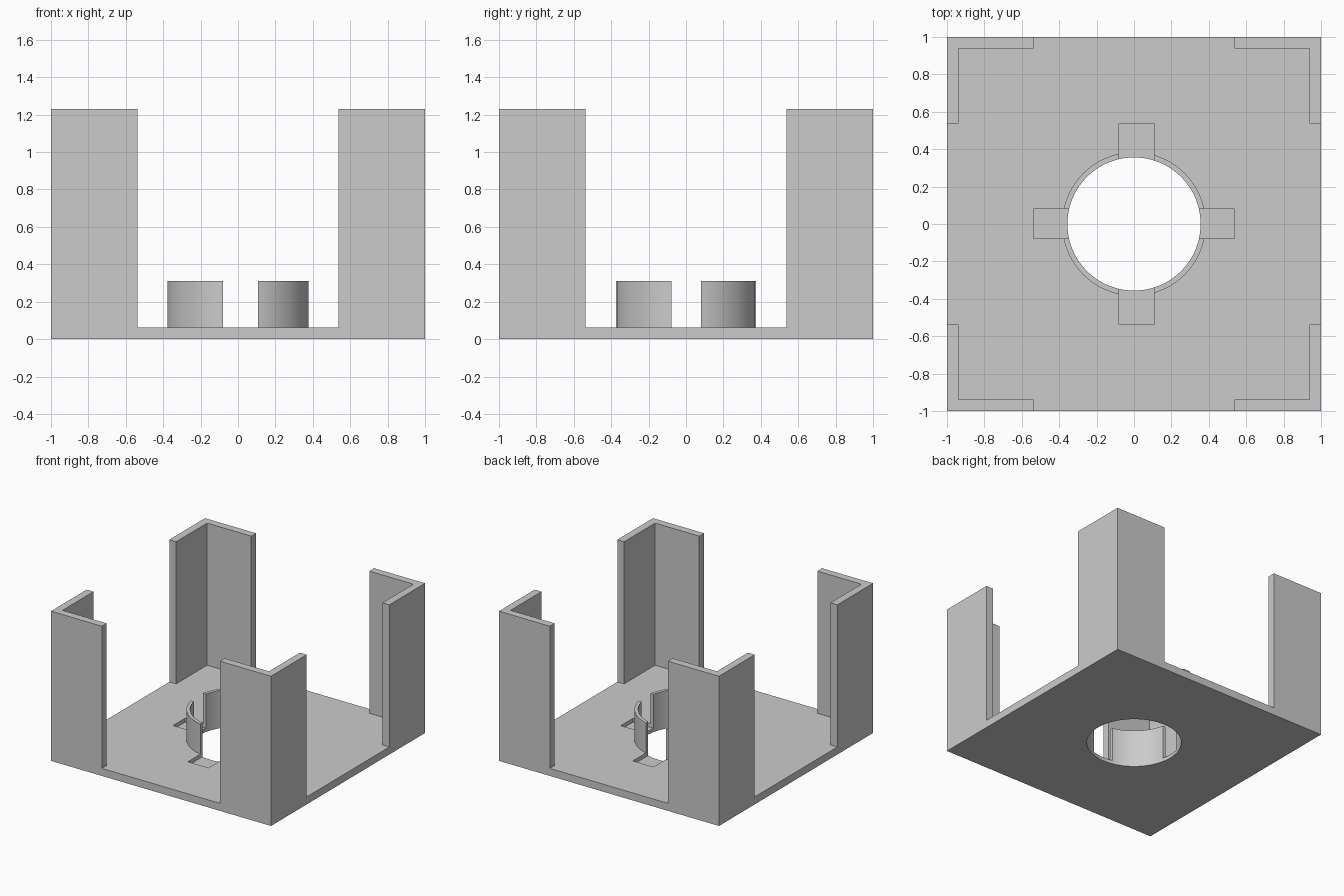
import bpy
import bmesh
from math import radians
from mathutils import Matrix

default = bpy.data.objects.get("Cube")
if default:
    bpy.data.objects.remove(default, do_unlink=True)

HEIGHT = 1.23      # top of the corner posts
WALL = 0.062       # thickness of base and post walls
OPENING = 0.537    # half width of the gap between posts
HOLE = 0.356       # radius of the central hole
COLLAR = 0.384     # outer radius of the collar
COLLAR_TOP = 0.31
SLOT_FLOOR = 0.03

grey = bpy.data.materials.new("plain grey")
grey.use_nodes = True
colour = (0.6, 0.6, 0.6, 1)
grey.diffuse_color = colour
grey.node_tree.nodes["Principled BSDF"].inputs["Base Color"].default_value = colour


def make_object(name, bm):
    mesh = bpy.data.meshes.new(name)
    bm.to_mesh(mesh)
    bm.free()
    mesh.materials.append(grey)
    obj = bpy.data.objects.new(name, mesh)
    bpy.context.collection.objects.link(obj)
    return obj


def box(name, low, high):
    bm = bmesh.new()
    size = [h - l for l, h in zip(low, high)]
    middle = [(h + l) / 2 for l, h in zip(low, high)]
    matrix = Matrix.Translation(middle) @ Matrix.Diagonal((*size, 1))
    bmesh.ops.create_cube(bm, size=1, matrix=matrix)
    return make_object(name, bm)


def cylinder(name, radius, bottom, top):
    bm = bmesh.new()
    bmesh.ops.create_cone(bm, cap_ends=True, segments=96, radius1=radius,
                          radius2=radius, depth=top - bottom,
                          matrix=Matrix.Translation((0, 0, (top + bottom) / 2)))
    return make_object(name, bm)


def combine(body, tool, operation="DIFFERENCE"):
    tool.hide_render = True
    mod = body.modifiers.new(tool.name, "BOOLEAN")
    mod.solver = "EXACT"
    mod.operation = operation
    mod.object = tool
    bpy.context.view_layer.objects.active = body
    bpy.ops.object.modifier_apply(modifier=mod.name)
    bpy.data.objects.remove(tool, do_unlink=True)


# Base with four L-shaped corner posts, carved from one block
tray = box("base_with_corner_posts", (-1, -1, 0), (1, 1, HEIGHT))
inner, beyond, above = 1 - WALL, 1.2, HEIGHT + 0.2
combine(tray, box("cavity", (-inner, -inner, WALL), (inner, inner, above)))
combine(tray, box("side_openings", (-beyond, -OPENING, WALL), (beyond, OPENING, above)))
combine(tray, box("front_back_openings", (-OPENING, -beyond, WALL), (OPENING, beyond, above)))

# Collar around the hole
combine(tray, cylinder("collar", COLLAR, SLOT_FLOOR, COLLAR_TOP), "UNION")

# Shallow slots that also split the collar into four arcs
combine(tray, box("side_slots", (-OPENING, -0.077, SLOT_FLOOR), (OPENING, 0.08, 0.5)))
combine(tray, box("front_back_slots", (-0.08, -OPENING, SLOT_FLOOR), (0.107, OPENING, 0.5)))

# Central through hole
combine(tray, cylinder("central_hole", HOLE, -0.2, 0.6))

bpy.ops.object.select_all(action="DESELECT")
tray.select_set(True)
bpy.context.view_layer.objects.active = tray
bpy.ops.object.shade_smooth_by_angle(angle=radians(30))
